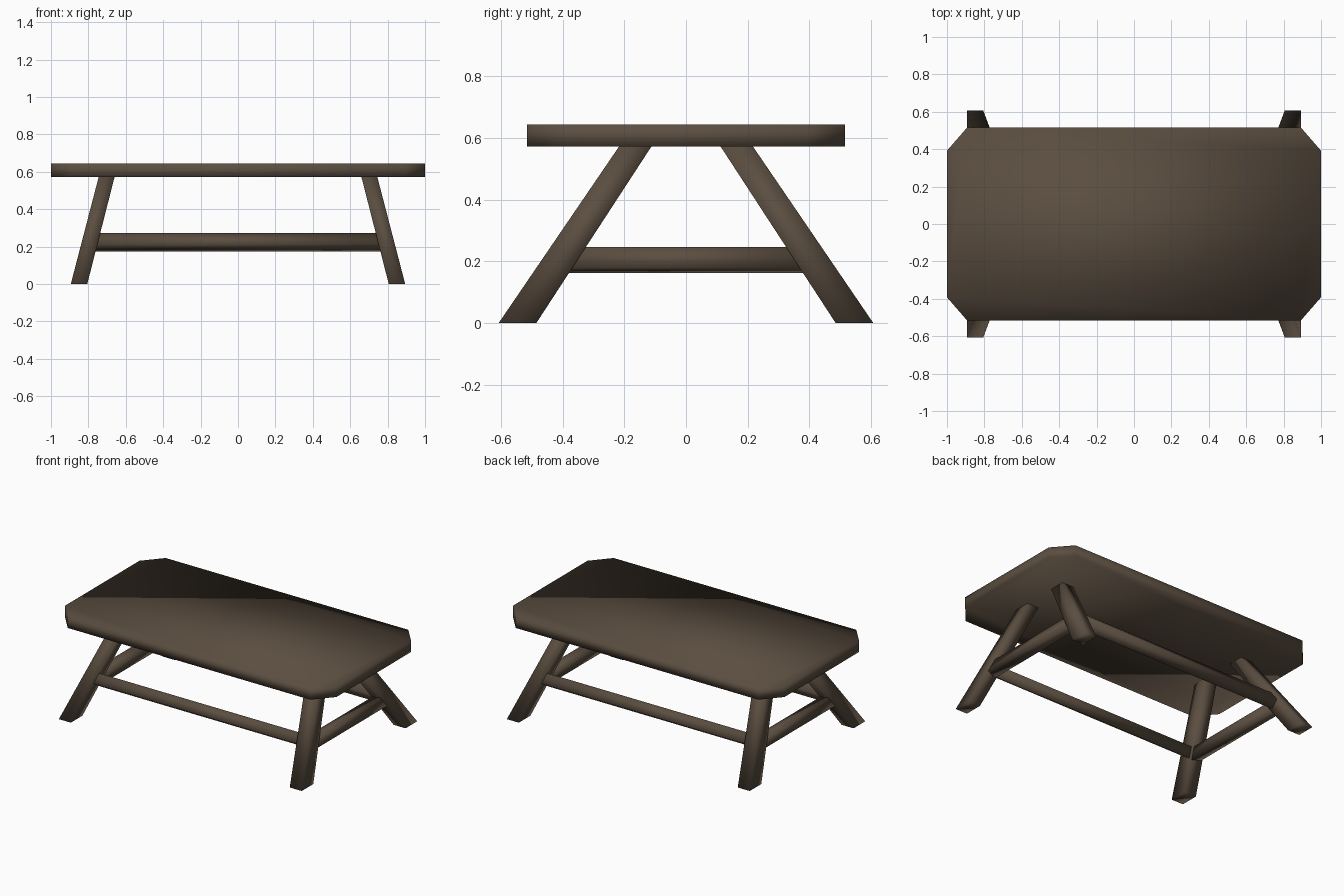
import bpy, bmesh, math
from mathutils import Matrix, Vector

if "Cube" in bpy.data.objects:
    bpy.data.objects.remove(bpy.data.objects["Cube"])

wood = bpy.data.materials.new("dark brown wood")
wood.diffuse_color = (0.105, 0.076, 0.052, 1)
wood.use_nodes = True
wood.node_tree.nodes["Principled BSDF"].inputs["Base Color"].default_value = wood.diffuse_color


def loft(name, lower, upper):
    """Closed solid between two matching rings of points."""
    bm = bmesh.new()
    a = [bm.verts.new(p) for p in lower]
    b = [bm.verts.new(p) for p in upper]
    n = len(a)
    bm.faces.new(a[::-1])
    bm.faces.new(b)
    for i in range(n):
        j = (i + 1) % n
        bm.faces.new((a[i], a[j], b[j], b[i]))
    bmesh.ops.recalc_face_normals(bm, faces=bm.faces)
    for f in bm.faces:
        f.smooth = True
    mesh = bpy.data.meshes.new(name)
    bm.to_mesh(mesh)
    bm.free()
    mesh.materials.append(wood)
    ob = bpy.data.objects.new(name, mesh)
    bpy.context.collection.objects.link(ob)
    return ob


def rect(x0, x1, y0, y1, z):
    return [(x0, y0, z), (x1, y0, z), (x1, y1, z), (x0, y1, z)]


UNDER, TOP = 0.572, 0.644

# Tabletop: slab with cut corners
outline = [(-0.893, -0.515), (0.893, -0.515), (1, -0.392), (1, 0.392),
           (0.893, 0.515), (-0.893, 0.515), (-1, 0.392), (-1, -0.392)]
loft("tabletop", [(x, y, UNDER) for x, y in outline],
     [(x, y, TOP) for x, y in outline])

# Four splayed legs, cut level at floor and tabletop
for sx, side in ((-1, "left"), (1, "right")):
    for sy, end in ((-1, "front"), (1, "back")):
        loft(f"{end}_{side}_leg",
             rect(sx * 0.806, sx * 0.894, sy * 0.485, sy * 0.607, 0),
             rect(sx * 0.660, sx * 0.745, sy * 0.112, sy * 0.217, UNDER))

# Stretchers: square bars tilted to follow the lean of the legs
R = 0.035
LEAN_Y = math.atan2(0.381, UNDER)
LEAN_X = math.atan2(0.148, UNDER)
square = [(-R, -R), (R, -R), (R, R), (-R, R)]
for s, end in ((-1, "front"), (1, "back")):
    rot = Matrix.Rotation(s * LEAN_Y, 4, 'X')
    mid = Vector((0, s * 0.398, 0.2235))
    ring = [[rot @ Vector((x, u, v)) + mid for u, v in square]
            for x in (-0.785, 0.785)]
    loft(f"{end}_stretcher", *ring)
for s, side in ((-1, "left"), (1, "right")):
    rot = Matrix.Rotation(-s * LEAN_X, 4, 'Y')
    mid = Vector((s * 0.797, 0, 0.2045))
    ring = [[rot @ Vector((u, y, v)) + mid for u, v in square]
            for y in (-0.40, 0.40)]
    loft(f"{side}_stretcher", *ring)
